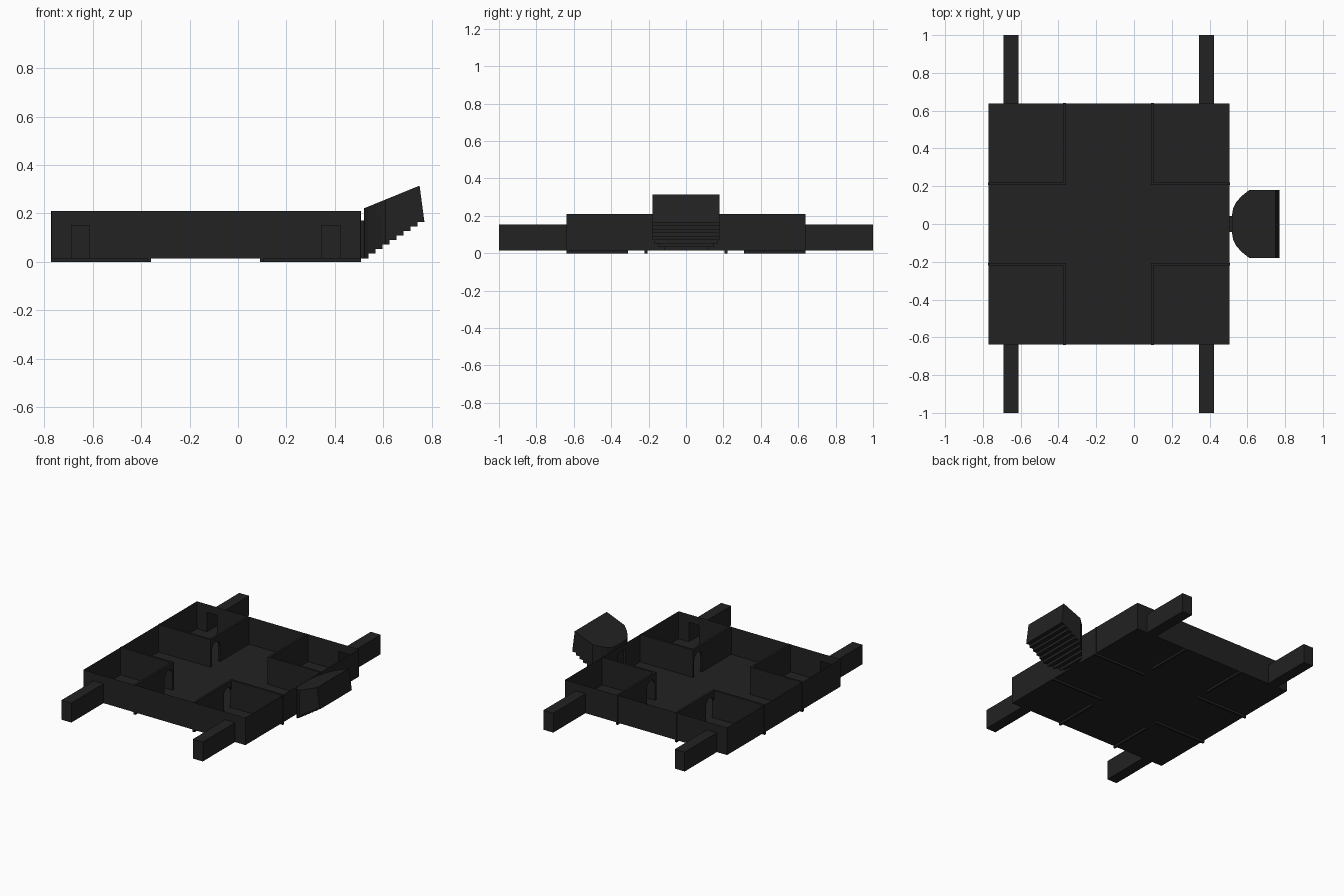
import bpy, bmesh, math
from mathutils import Vector

if "Cube" in bpy.data.objects:
    bpy.data.objects.remove(bpy.data.objects["Cube"])

mat = bpy.data.materials.new("charcoal")
mat.diffuse_color = (0.016, 0.016, 0.016, 1)
mat.use_nodes = True
mat.node_tree.nodes["Principled BSDF"].inputs["Base Color"].default_value = mat.diffuse_color

X0, X1, Y, FLOOR, TOP = -0.77, 0.505, 0.638, 0.015, 0.21
LEGS = [(-0.69, -0.612), (0.345, 0.423)]
LEG_TOP, NECK_TOP, NECK_W = 0.153, 0.17, 0.042


def sheet(name, polys, thick=None):
    """Flat polygons; with thick (a vector), each is extruded to a closed prism."""
    bm = bmesh.new()
    for pts in polys:
        f = bm.faces.new([bm.verts.new(p) for p in pts])
        if thick:
            ext = bmesh.ops.extrude_face_region(bm, geom=[f], use_keep_orig=True)
            moved = [g for g in ext["geom"] if isinstance(g, bmesh.types.BMVert)]
            bmesh.ops.translate(bm, verts=moved, vec=Vector(thick))
    bmesh.ops.recalc_face_normals(bm, faces=bm.faces)
    me = bpy.data.meshes.new(name)
    bm.to_mesh(me)
    bm.free()
    me.materials.append(mat)
    ob = bpy.data.objects.new(name, me)
    bpy.context.scene.collection.objects.link(ob)
    return ob


def notched(a, b, notches):
    """Wall outline from a to b with (start, end, height) openings at the foot."""
    pts = [(a, FLOOR)]
    for s, e, h in notches:
        pts += [(s, FLOOR), (s, h), (e, h), (e, FLOOR)]
    return pts + [(b, FLOOR), (b, TOP), (a, TOP)]


def box(name, x0, x1, y0, y1, z0, z1, skip=None):
    """Box, optionally with the face whose outward direction is skip left open."""
    bm = bmesh.new()
    bmesh.ops.create_cube(bm, size=1)
    for v in bm.verts:
        v.co = ((x0 + x1) / 2 + v.co.x * (x1 - x0), (y0 + y1) / 2 + v.co.y * (y1 - y0),
                (z0 + z1) / 2 + v.co.z * (z1 - z0))
    bm.normal_update()
    if skip:
        gone = [f for f in bm.faces if f.normal.dot(Vector(skip)) > 0.9]
        bmesh.ops.delete(bm, geom=gone, context="FACES")
    me = bpy.data.meshes.new(name)
    bm.to_mesh(me)
    bm.free()
    me.materials.append(mat)
    ob = bpy.data.objects.new(name, me)
    bpy.context.scene.collection.objects.link(ob)
    return ob


# floor and outer walls, with openings into the side passages and neck
sheet("floor", [[(X0, -Y, FLOOR), (X1, -Y, FLOOR), (X1, Y, FLOOR), (X0, Y, FLOOR)]])
side = notched(X0, X1, [(a, b, LEG_TOP) for a, b in LEGS])
sheet("side_walls", [[(x, s * Y, z) for x, z in side] for s in (-1, 1)])
sheet("end_walls", [[(X0, y, z) for y, z in notched(-Y, Y, [])],
                    [(X1, y, z) for y, z in notched(-Y, Y, [(-NECK_W, NECK_W, NECK_TOP)])]])

# hollow leg passages
for s, label in ((-1, "front"), (1, "back")):
    for (a, b), end in zip(LEGS, ("left", "right")):
        y0, y1 = sorted((s * Y, s))
        box(f"{label}_{end}_leg", a, b, y0, y1, FLOOR, LEG_TOP, skip=(0, -s, 0))

# room partitions: a plain wall and a wall with an arched doorway per corner
D0, D1, R = 0.221, 0.31, 0.0445
arch = [((D0 + D1) / 2 - R * math.cos(t), 0.13 + R * math.sin(t))
        for t in [math.pi * i / 10 for i in range(11)]]
door_wall = [(0.206, TOP), (0.206, 0), (D0, 0)] + arch + [(D1, 0), (Y + 0.002, 0), (Y + 0.002, TOP)]
for s, label in ((-1, "front"), (1, "back")):
    for xa, xb, xd, end in ((X0 - 0.003, -0.36, -0.375, "left"), (0.09, X1 + 0.003, 0.09, "right")):
        y0, y1 = sorted((s * 0.206, s * 0.221))
        box(f"{label}_{end}_partition", xa, xb, y0, y1, 0, TOP)
        sheet(f"{label}_{end}_door_wall", [[(xd, s * y, z) for y, z in door_wall]], (0.015, 0, 0))

# neck passage
box("neck", X1, 0.521, -NECK_W, NECK_W, FLOOR, NECK_TOP, skip=(-1, 0, 0))

# head: stepped side profile trimmed to a rounded plan
profile = [(0.75, 0.315), (0.52, 0.221), (0.52, FLOOR), (0.54, FLOOR)]
for i in range(1, 9):
    z = FLOOR + 0.15 * i / 8
    profile += [(0.54 + 0.23 * (i - 1) / 8, z), (0.54 + 0.23 * i / 8, z)]
head = sheet("head", [[(x, -0.3, z) for x, z in profile]], (0, 0.6, 0))
half = [(0.519, 0.05), (0.525, 0.085), (0.54, 0.115), (0.57, 0.148), (0.61, 0.18), (0.9, 0.18)]
plan = half + [(x, -y) for x, y in reversed(half)]
cutter = sheet("head_plan_cutter", [[(x, y, -0.1) for x, y in plan]], (0, 0, 0.6))
cutter.hide_render = True
cutter.hide_viewport = False
trim = head.modifiers.new("trim", "BOOLEAN")
trim.operation, trim.solver, trim.object = "INTERSECT", "EXACT", cutter
bpy.context.view_layer.update()
done = bpy.data.meshes.new_from_object(head.evaluated_get(bpy.context.evaluated_depsgraph_get()))
head.modifiers.clear()
head.data = done
bpy.data.objects.remove(cutter)
